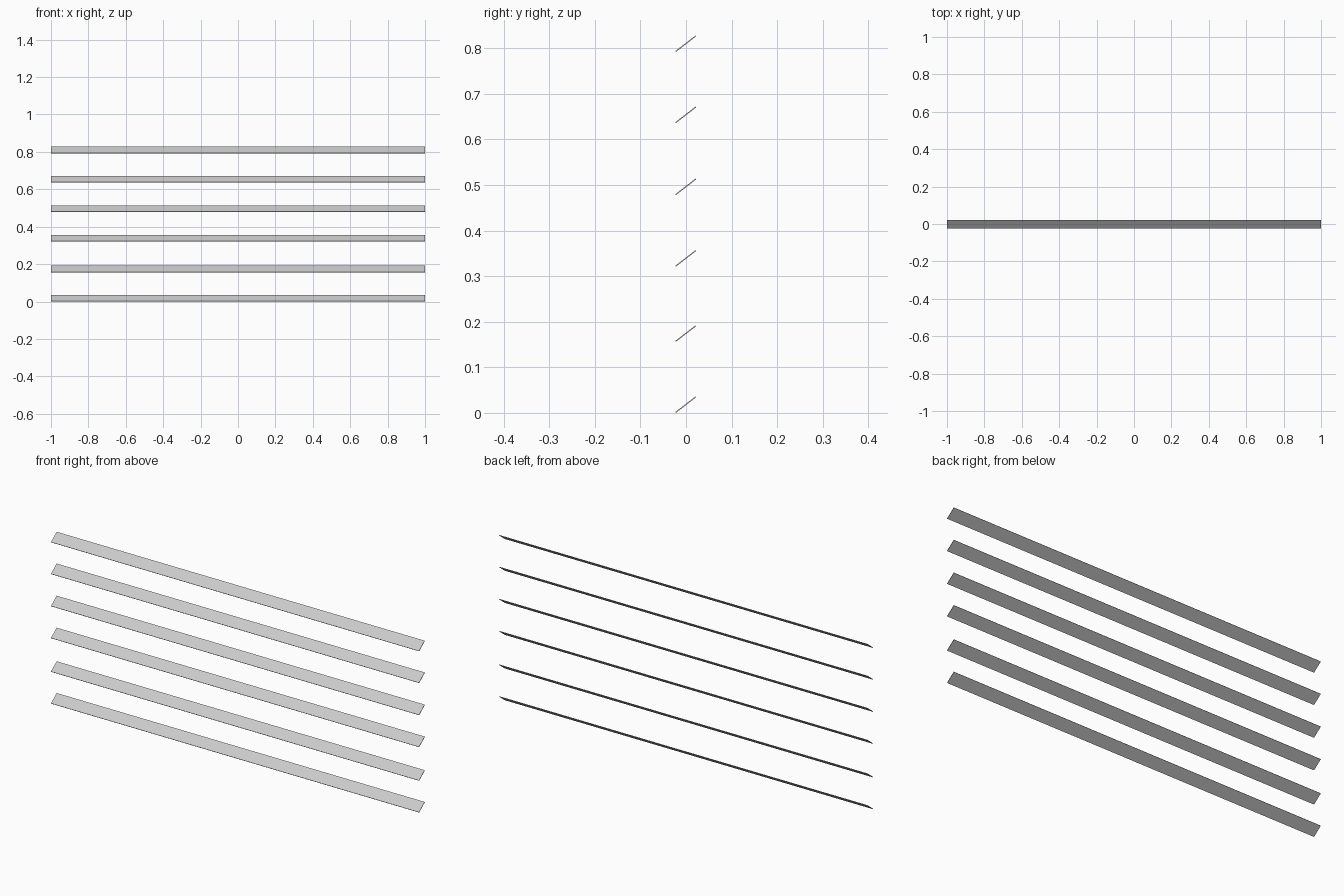
import bpy, bmesh

if "Cube" in bpy.data.objects:
    bpy.data.objects.remove(bpy.data.objects["Cube"])

# Thin tilted slat: sloping section in y/z swept along x
LENGTH, HALF_DEPTH, RISE, THICK = 2.0, 0.022, 0.034, 0.0025
SLAT_BASES = (0.0, 0.156, 0.321, 0.478, 0.636, 0.792)


def make_slat(name, base):
    section = [(-HALF_DEPTH, 0), (HALF_DEPTH, RISE),
               (HALF_DEPTH - 0.0015, RISE + 0.002), (-HALF_DEPTH - 0.0015, 0.002)]
    bm = bmesh.new()
    end = bm.faces.new([bm.verts.new((-LENGTH / 2, y, z)) for y, z in section])
    result = bmesh.ops.extrude_face_region(bm, geom=[end], use_keep_orig=True)
    moved = [v for v in result["geom"] if isinstance(v, bmesh.types.BMVert)]
    bmesh.ops.translate(bm, verts=moved, vec=(LENGTH, 0, 0))
    bmesh.ops.recalc_face_normals(bm, faces=bm.faces)
    mesh = bpy.data.meshes.new(name)
    bm.to_mesh(mesh)
    bm.free()
    slat = bpy.data.objects.new(name, mesh)
    slat.location.z = base
    bpy.context.collection.objects.link(slat)


# Stack of six louvre slats
for i, base in enumerate(SLAT_BASES, 1):
    make_slat(f"slat_{i}", base)
